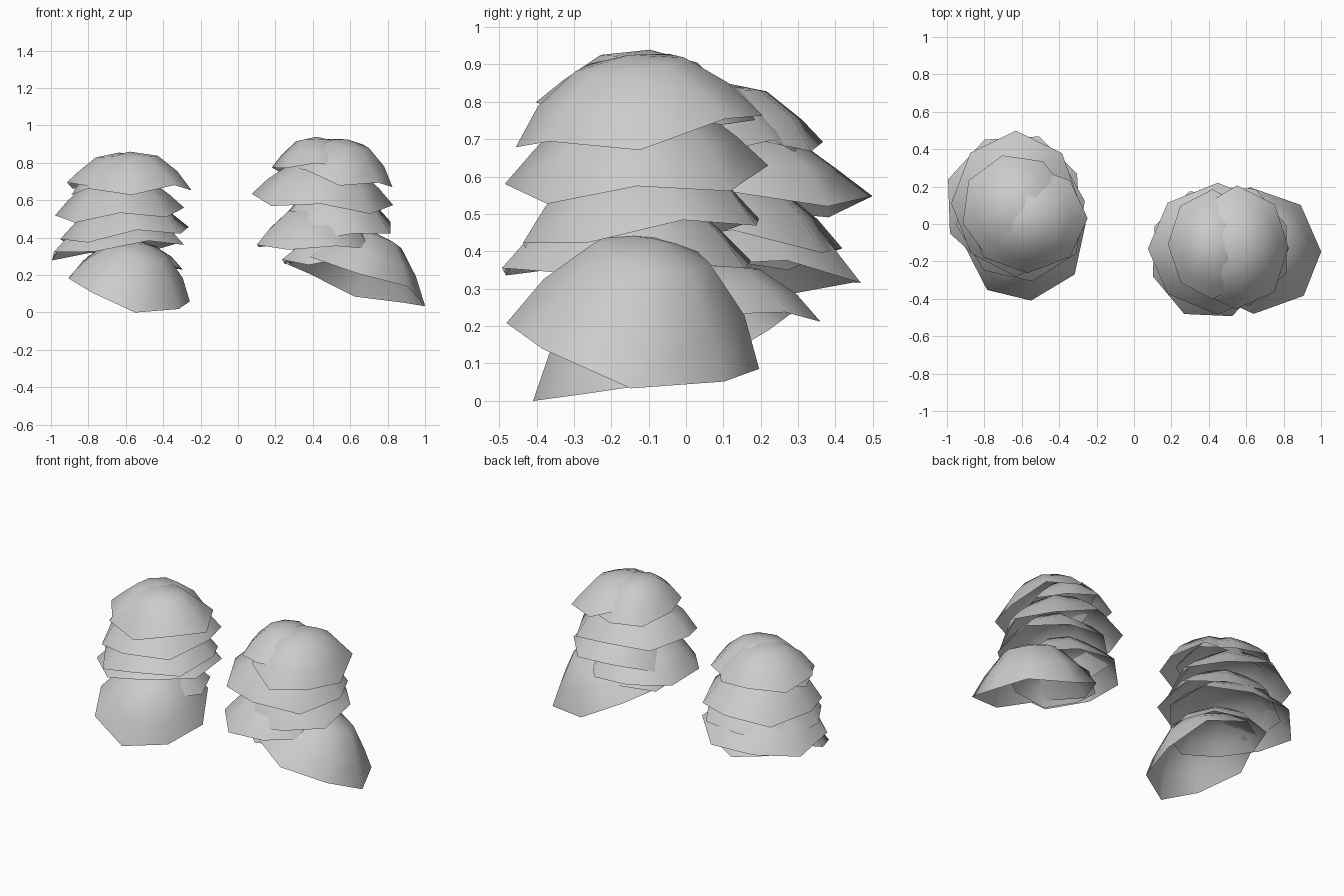
import bpy, bmesh, math, random
from mathutils import Vector, Matrix

cube = bpy.data.objects.get("Cube")
if cube:
    bpy.data.objects.remove(cube)

# Single pale grey material
grey = bpy.data.materials.new("pale_grey")
grey.use_nodes = True
COLOR = (0.6, 0.6, 0.6, 1)
grey.diffuse_color = COLOR
grey.node_tree.nodes["Principled BSDF"].inputs["Base Color"].default_value = COLOR

random.seed(4)
SIDES = 8
PROFILE = [(1, 0), (0.78, 0.43), (0.45, 0.86)]


def leaf_cap(name, center, radii, height, slope, turn, wave):
    """Open eight-sided dome with an uneven rim, leaning along slope."""
    bm = bmesh.new()
    rings = []
    for r, h in PROFILE:
        ring = []
        for i in range(SIDES):
            a = math.tau * i / SIDES + math.radians(turn)
            dip = wave * (-1) ** i if h == 0 else 0
            reach = r * random.uniform(0.98, 1.02)
            ring.append(bm.verts.new((reach * radii[0] * math.cos(a),
                                      reach * radii[1] * math.sin(a), height * h + dip)))
        rings.append(ring)
    apex = bm.verts.new((0, 0, height))
    for i in range(SIDES):
        j = (i + 1) % SIDES
        for low, high in zip(rings, rings[1:]):
            bm.faces.new((low[i], low[j], high[j], high[i]))
        bm.faces.new((rings[-1][i], rings[-1][j], apex))
    normal = Vector((-slope[0], -slope[1], 1))
    lean = Vector((0, 0, 1)).rotation_difference(normal).to_matrix().to_4x4()
    bm.transform(Matrix.Translation(center) @ lean)
    for f in bm.faces:
        f.smooth = True
    mesh = bpy.data.meshes.new(name)
    bm.to_mesh(mesh)
    bm.free()
    mesh.materials.append(grey)
    bpy.context.collection.objects.link(bpy.data.objects.new(name, mesh))


# Stacks from bottom to top: rim centre, radii, height, slope, turn, rim wave
RIGHT_STACK = [
    ((-0.58, -0.06, 0.135), (0.34, 0.37), 0.25, (-0.25, 0.32), 8, -0.015),
    ((-0.58, 0.05, 0.24), (0.28, 0.31), 0.14, (0, -0.06), 0, -0.01),
    ((-0.64, 0.11, 0.335), (0.38, 0.38), 0.2, (0.1, -0.05), 25, 0.015),
    ((-0.6, 0.06, 0.405), (0.35, 0.37), 0.22, (0.1, -0.03), 10, 0.02),
    ((-0.63, 0.11, 0.52), (0.35, 0.385), 0.22, (0.06, 0.02), 0, 0.02),
    ((-0.57, 0.03, 0.66), (0.325, 0.29), 0.2, (0.04, 0.04), 0, -0.02),
    ((-0.63, 0.08, 0.685), (0.29, 0.3), 0.17, (0.02, -0.02), 15, 0.015),
]
LEFT_STACK = [
    ((0.635, -0.135, 0.16), (0.38, 0.345), 0.29, (-0.31, -0.19), 0, -0.015),
    ((0.49, -0.15, 0.28), (0.27, 0.24), 0.14, (0.04, 0.03), 20, 0.015),
    ((0.41, -0.16, 0.355), (0.33, 0.35), 0.22, (0, 0.03), 20, 0.01),
    ((0.51, -0.12, 0.44), (0.33, 0.34), 0.24, (0.05, 0.12), 20, 0.015),
    ((0.445, -0.13, 0.585), (0.38, 0.35), 0.24, (-0.08, 0.07), 0, 0.02),
    ((0.55, -0.13, 0.74), (0.28, 0.33), 0.19, (-0.18, 0.13), 0, -0.02),
    ((0.42, -0.11, 0.765), (0.24, 0.29), 0.175, (0, -0.08), 0, 0.01),
]

for side, stack in (("right", RIGHT_STACK), ("left", LEFT_STACK)):
    for level, params in enumerate(stack, 1):
        leaf_cap(f"{side}_leaf_cap_{level}", *params)
